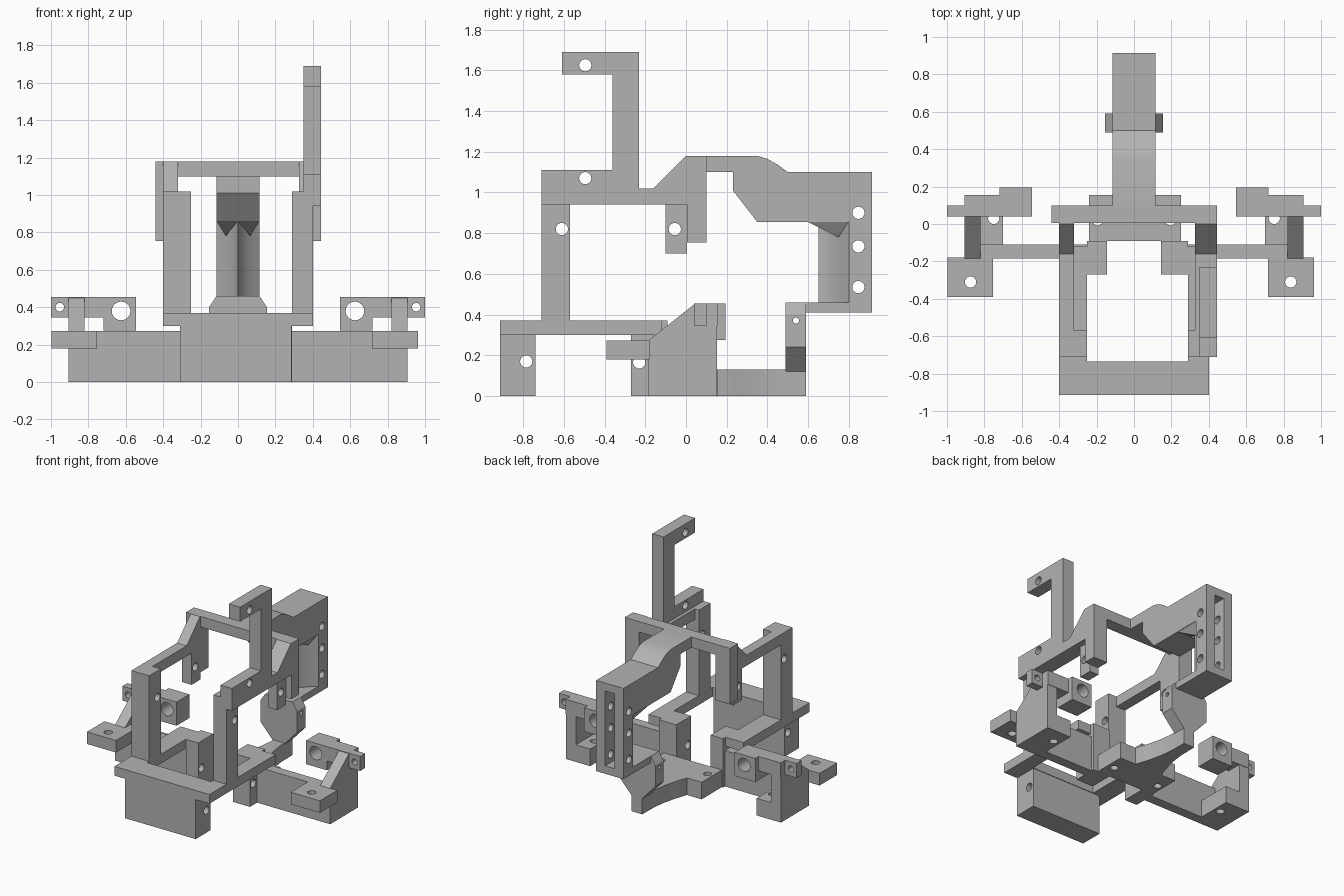
import bpy, bmesh, math
from mathutils import Matrix, Vector

cube = bpy.data.objects.get("Cube")
if cube:
    bpy.data.objects.remove(cube, do_unlink=True)

grey = bpy.data.materials.new("plain_grey")
grey.use_nodes = True
grey.diffuse_color = (0.45, 0.45, 0.45, 1)
grey.node_tree.nodes["Principled BSDF"].inputs["Base Color"].default_value = (0.45, 0.45, 0.45, 1)


def finish(name, bm):
    bmesh.ops.recalc_face_normals(bm, faces=bm.faces)
    mesh = bpy.data.meshes.new(name)
    bm.to_mesh(mesh)
    bm.free()
    mesh.materials.append(grey)
    obj = bpy.data.objects.new(name, mesh)
    bpy.context.collection.objects.link(obj)
    return obj


def prism(name, points, low, high, axis="X"):
    """Extrude a closed profile between low and high along one axis."""
    place = {"X": lambda a, b: (low, a, b),
             "Y": lambda a, b: (a, low, b),
             "Z": lambda a, b: (a, b, low)}[axis]
    bm = bmesh.new()
    face = bm.faces.new([bm.verts.new(place(a, b)) for a, b in points])
    grown = bmesh.ops.extrude_face_region(bm, geom=[face])
    shift = Vector([high - low if c == axis else 0 for c in "XYZ"])
    bmesh.ops.translate(bm, vec=shift, verts=[v for v in grown["geom"] if isinstance(v, bmesh.types.BMVert)])
    return finish(name, bm)


def box(name, x, y, z):
    return prism(name, [(y[0], z[0]), (y[1], z[0]), (y[1], z[1]), (y[0], z[1])], min(x), max(x))


def cut(obj, cutter):
    cutter.hide_render = True
    mod = obj.modifiers.new("cut", "BOOLEAN")
    mod.operation = "DIFFERENCE"
    mod.solver = "EXACT"
    mod.object = cutter
    bpy.context.view_layer.objects.active = obj
    bpy.ops.object.modifier_apply(modifier=mod.name)
    bpy.data.objects.remove(cutter, do_unlink=True)


def drill(obj, centre, axis, radius=0.03, length=0.5):
    bm = bmesh.new()
    turn = {"X": Matrix.Rotation(math.pi / 2, 4, "Y"),
            "Y": Matrix.Rotation(math.pi / 2, 4, "X"), "Z": Matrix()}[axis]
    bmesh.ops.create_cone(bm, cap_ends=True, segments=24, radius1=radius, radius2=radius,
                          depth=length, matrix=Matrix.Translation(centre) @ turn)
    cut(obj, finish("drill", bm))


# Front block and the U-shaped plate above it
front_block = box("front_block", (-0.31, 0.285), (-0.915, -0.74), (0, 0.3))
drill(front_block, (0, -0.785, 0.17), "X", length=2)
prism("base_frame", [(-0.4, -0.915), (0.4, -0.915), (0.4, -0.12), (0.29, -0.12), (0.29, -0.735),
                     (-0.25, -0.735), (-0.25, -0.12), (-0.4, -0.12)], 0.3, 0.37, "Z")

# Front uprights, upper rails, rail legs and inner blocks
rail = [(-0.71, 0.94), (0.1, 0.94), (0.1, 1.18), (0, 1.18), (-0.16, 1.02), (-0.71, 1.02)]
sides = [("right", (-0.4, -0.25), (-0.4, -0.32), (-0.44, -0.32), (-0.4, -0.32), (-0.25, -0.145)),
         ("left", (0.29, 0.4), (0.325, 0.445), (0.325, 0.445), (0.325, 0.4), (0.145, 0.29))]
for side, post_x, rail_x, leg_x, inner_x, block_x in sides:
    post = box(side + "_upright", post_x, (-0.71, -0.57), (0.36, 1.02))
    drill(post, (post_x[0], -0.61, 0.82), "X")
    prism(side + "_rail", rail, *rail_x)
    box(side + "_rear_leg", leg_x, (0.005, 0.1), (0.755, 1.18))
    leg = box(side + "_inner_leg", inner_x, (-0.1, 0.005), (0.7, 0.95))
    drill(leg, (inner_x[0], -0.055, 0.82), "X")
    block = box(side + "_inner_block", block_x, (-0.27, -0.09), (0, 0.37))
    drill(block, (block_x[0], -0.23, 0.165), "X")

# Tall hooked arm
hook = prism("hook_arm", [(-0.71, 0.95), (-0.23, 0.95), (-0.23, 1.69), (-0.61, 1.69), (-0.61, 1.58),
                          (-0.36, 1.58), (-0.36, 1.11), (-0.71, 1.11)], 0.35, 0.445)
drill(hook, (0.4, -0.495, 1.07), "X")
drill(hook, (0.4, -0.495, 1.625), "X")

# Crossbar and rear bracket
box("crossbar", (-0.44, 0.445), (0.005, 0.1), (1.1, 1.18))
bracket = prism("rear_bracket", [(0.06, 1.1), (0.06, 1.18), (0.35, 1.18), (0.4, 1.165), (0.45, 1.137),
                                 (0.5, 1.1), (0.915, 1.1), (0.915, 0.41), (0.8, 0.41), (0.8, 0.855),
                                 (0.35, 0.855), (0.23, 1.01), (0.23, 1.1)], -0.115, 0.115)
cut(bracket, box("slot", (-0.04, 0.04), (0.8, 1), (0.47, 1.04)))
for z in (0.9, 0.735, 0.535):
    drill(bracket, (0, 0.847, z), "X")
box("bracket_foot", (-0.115, 0.115), (0.5, 0.81), (0.41, 0.46))

# Wedge column with hollowed sides
curve = [(0.115 * t ** 1.8, 0.65 + 0.15 * t) for t in (0, 0.2, 0.4, 0.6, 0.8, 1)]
column = prism("wedge_column", curve + [(-x, y) for x, y in reversed(curve[1:])], 0.45, 0.87, "Z")

# Pointed webs under the bracket arm
for side, s in (("left", 1), ("right", -1)):
    bm = bmesh.new()
    corners = [(0, 0.59, 0.86), (0.115 * s, 0.59, 0.86), (0, 0.8, 0.86),
               (0.115 * s, 0.8, 0.86), (0.065 * s, 0.75, 0.78)]
    bmesh.ops.convex_hull(bm, input=[bm.verts.new(c) for c in corners])
    finish(side + "_web", bm)

# Hexagonal rear plate and the flared strip leading to it
half = [(0.045, 0.12), (0.155, 0.24), (0.155, 0.4), (0.115, 0.46)]
plate = prism("rear_plate", half + [(-x, z) for x, z in reversed(half)], 0.49, 0.59, "Y")
drill(plate, (0, 0.54, 0.37), "X", 0.015)
half = [(0.115, 0.1), (0.115, 0.16), (0.085, 0.25), (0.06, 0.35), (0.047, 0.45), (0.045, 0.59)]
strip = prism("rear_strip", half + [(-x, y) for x, y in reversed(half)], 0, 0.13, "Z")
middle = box("middle_plate", (-0.24, 0.25), (-0.09, 0.155), (0, 0.13))
for x in (-0.195, 0.195):
    drill(middle, (x, 0.02, 0.06), "Z", 0.028)

# Side wings: bar, floor, gusset, bored block, ear and front tab
for side, s in (("left", 1), ("right", -1)):
    def span(a, b):
        return sorted((a * s, b * s))
    box(side + "_wing_bar", span(0.25, 0.905), (-0.185, -0.11), (0, 0.272))
    floor = box(side + "_wing_floor", span(0.7, 0.905), (-0.12, 0.152), (0, 0.13))
    drill(floor, (0.75 * s, 0.03, 0.06), "Z")
    prism(side + "_gusset", [(-0.185, 0), (0.152, 0), (0.152, 0.4), (0.04, 0.45), (-0.185, 0.272)],
          *span(0.82, 0.905))
    block = box(side + "_bored_block", span(0.545, 0.72), (0.04, 0.195), (0.275, 0.455))
    drill(block, (0.625 * s, 0.12, 0.38), "Y", 0.05)
    box(side + "_ear_arm", span(0.715, 0.905), (0.04, 0.155), (0.345, 0.455))
    ear = box(side + "_ear", span(0.9, 1), (0.04, 0.1), (0.345, 0.455))
    drill(ear, (0.953 * s, 0.07, 0.4), "Y", 0.023)
    shift = -0.018
    tab = box(side + "_tab", [x + shift for x in span(0.735, 0.98)], (-0.39, -0.18), (0.18, 0.272))
    drill(tab, (0.856 * s + shift, -0.31, 0.22), "Z")

# Smooth only the curved parts
for obj in (bracket, column, strip):
    bpy.ops.object.select_all(action="DESELECT")
    obj.select_set(True)
    bpy.context.view_layer.objects.active = obj
    bpy.ops.object.shade_smooth_by_angle(angle=math.radians(30))
